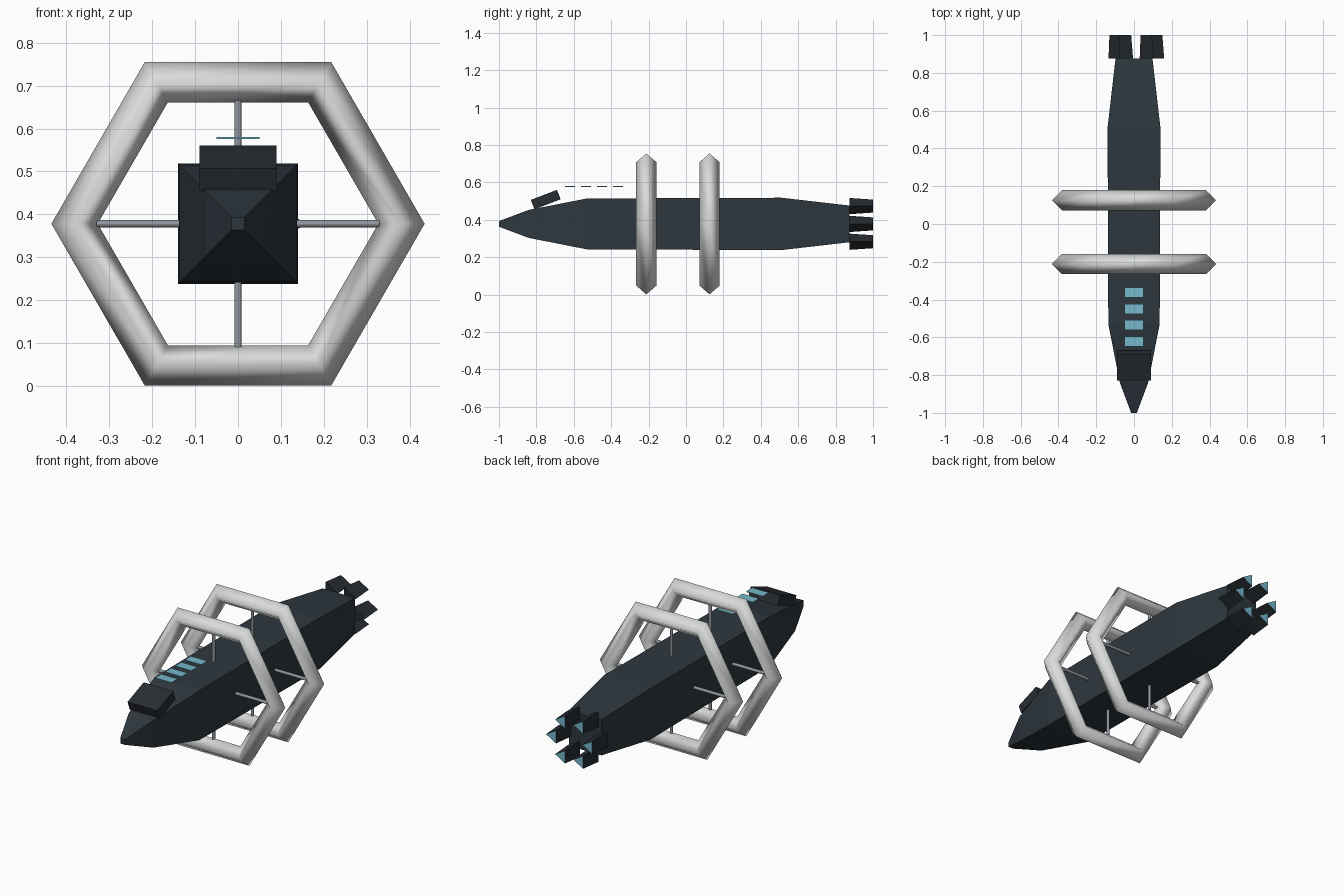
import bpy
import bmesh
from math import radians, cos, sin, pi
from mathutils import Matrix, Vector

if "Cube" in bpy.data.objects:
    bpy.data.objects.remove(bpy.data.objects["Cube"], do_unlink=True)

AXIS_Z = 0.378  # height of the ship's long axis


def material(name, rgb):
    m = bpy.data.materials.new(name)
    m.use_nodes = True
    m.diffuse_color = (*rgb, 1)
    m.node_tree.nodes["Principled BSDF"].inputs["Base Color"].default_value = (*rgb, 1)
    return m


hull_mat = material("hull_slate", (0.027, 0.039, 0.049))
trim_mat = material("dark_trim", (0.021, 0.026, 0.033))
ring_mat = material("ring_pale_grey", (0.70, 0.71, 0.71))
strut_mat = material("strut_grey", (0.28, 0.30, 0.34))
glow_mat = material("cyan_glow", (0.18, 0.48, 0.60))


def finish(name, bm, *mats):
    bmesh.ops.recalc_face_normals(bm, faces=bm.faces)
    mesh = bpy.data.meshes.new(name)
    bm.to_mesh(mesh)
    bm.free()
    for m in mats:
        mesh.materials.append(m)
    obj = bpy.data.objects.new(name, mesh)
    bpy.context.collection.objects.link(obj)
    return obj


def loft(name, stations, sides, phase, center, *mats):
    """Skin regular polygons of (y, circumradius) along the y axis."""
    bm = bmesh.new()
    loops = []
    for y, r in stations:
        angles = [phase + 2 * pi * i / sides for i in range(sides)]
        loops.append([bm.verts.new((center[0] + r * cos(a), y, center[1] + r * sin(a)))
                      for a in angles])
    for a, b in zip(loops, loops[1:]):
        for i in range(sides):
            j = (i + 1) % sides
            bm.faces.new((a[i], a[j], b[j], b[i]))
    bm.faces.new(loops[0])
    back = bm.faces.new(loops[-1])
    back.material_index = len(mats) - 1
    return finish(name, bm, *mats)


def box(name, size, location, pitch, mat):
    bm = bmesh.new()
    bmesh.ops.create_cube(bm, size=1, matrix=Matrix.Diagonal((*size, 1)))
    obj = finish(name, bm, mat)
    obj.location = location
    obj.rotation_euler.x = pitch
    return obj


# Square hull, tapering at both ends
profile = [(-1, 0.015), (-0.84, 0.075), (-0.53, 0.136), (0.51, 0.14), (0.875, 0.098)]
loft("hull", [(y, half * 2 ** 0.5) for y, half in profile], 4, pi / 4,
     (0, AXIS_Z), hull_mat)

# Tilted bridge block on the nose
box("bridge", (0.18, 0.15, 0.054), (0, -0.75, 0.508), radians(21), trim_mat)

# Floating window panels in four rows of two
for row in range(4):
    for side in (-1, 1):
        box(f"window_panel_{row}_{'left' if side > 0 else 'right'}", (0.05, 0.053, 0.004),
            (side * 0.025, -0.363 - row * 0.086, 0.578), 0, glow_mat)

# Hexagonal rings, each with a cross of struts
for label, y in (("front", -0.212), ("rear", 0.126)):
    bpy.ops.mesh.primitive_torus_add(major_segments=6, minor_segments=4,
                                     major_radius=0.381, minor_radius=0.054,
                                     location=(0, y, AXIS_Z), rotation=(pi / 2, 0, 0))
    ring = bpy.context.object
    ring.name = f"{label}_ring"
    ring.data.materials.append(ring_mat)
    bpy.ops.object.shade_smooth()

    for kind, length, turn in (("cross", 0.66, Matrix.Rotation(pi / 2, 4, "Y")),
                               ("upright", 0.575, Matrix.Identity(4))):
        bm = bmesh.new()
        bmesh.ops.create_cone(bm, cap_ends=True, segments=12, radius1=0.0085,
                              radius2=0.0085, depth=length, matrix=turn)
        strut = finish(f"{label}_{kind}_strut", bm, strut_mat)
        strut.location = Vector((0, y, AXIS_Z))

# Six three-sided engine nozzles in a circle, with glowing ends
for i in range(6):
    a = i * pi / 3
    loft(f"engine_nozzle_{i + 1}", [(0.875, 0.05), (1, 0.04)], 3, 0,
         (0.11 * cos(a), AXIS_Z + 0.11 * sin(a)), trim_mat, glow_mat)
